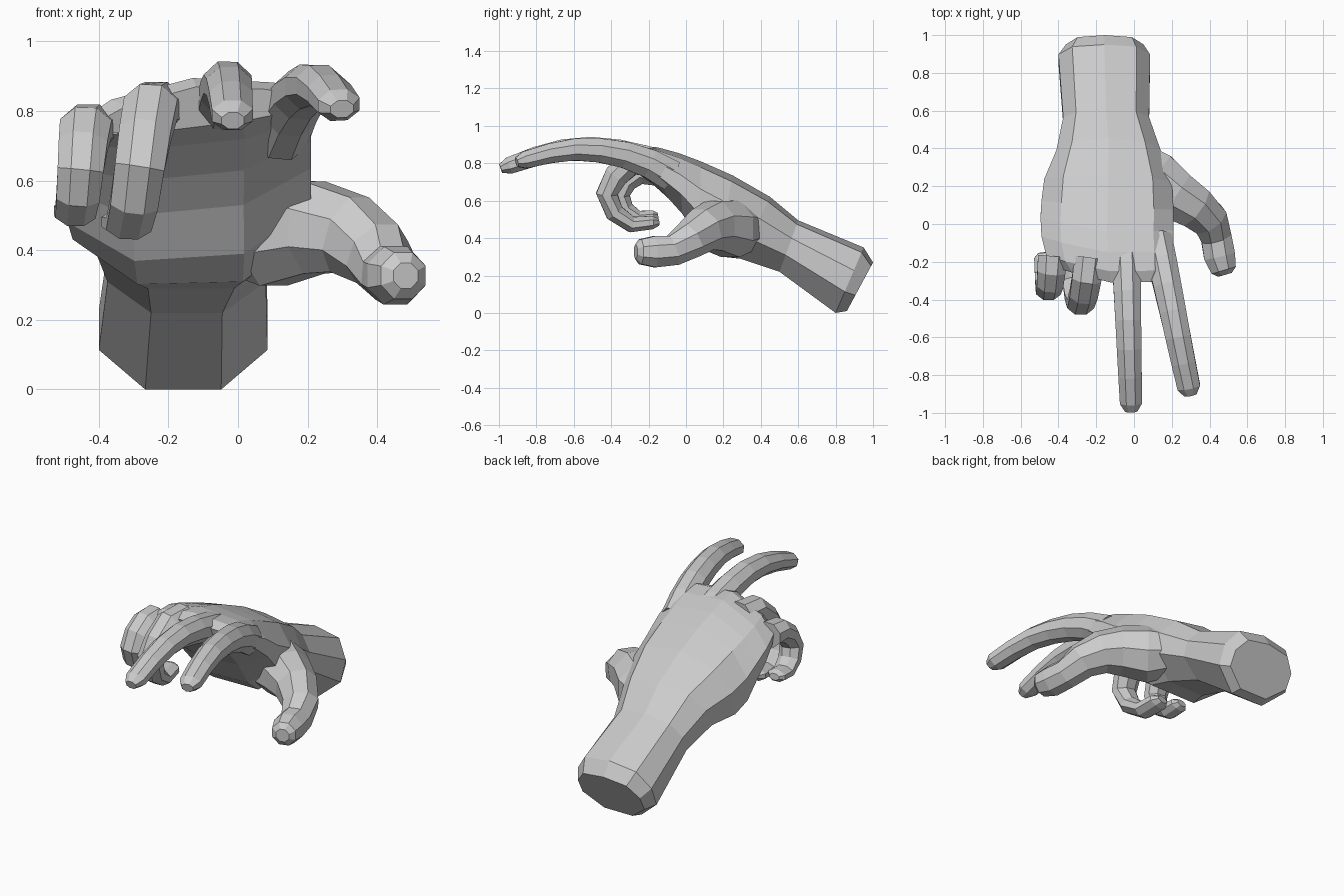
import bpy, bmesh, math
from mathutils import Vector

if "Cube" in bpy.data.objects:
    bpy.data.objects.remove(bpy.data.objects["Cube"])

X, Z = Vector((1, 0, 0)), Vector((0, 0, 1))


def loft(name, rings):
    """Skin a list of equal-length point rings and close both ends."""
    bm = bmesh.new()
    loops = [[bm.verts.new(p) for p in ring] for ring in rings]
    n = len(loops[0])
    for a, b in zip(loops, loops[1:]):
        for i in range(n):
            j = (i + 1) % n
            bm.faces.new((a[i], a[j], b[j], b[i]))
    bm.faces.new(loops[0])
    bm.faces.new(loops[-1])
    bmesh.ops.recalc_face_normals(bm, faces=bm.faces)
    me = bpy.data.meshes.new(name)
    bm.to_mesh(me)
    bm.free()
    ob = bpy.data.objects.new(name, me)
    bpy.context.collection.objects.link(ob)
    return ob


def tube(name, pts, sizes, ref, sides=8):
    """Tube through pts; sizes are (half width, half depth), width along ref."""
    # Rounded tip: one more, smaller ring
    pts = pts + [pts[-1] + (pts[-1] - pts[-2]) * 0.32]
    sizes = sizes + [(sizes[-1][0] * 0.55, sizes[-1][1] * 0.55)]
    rings = []
    for i, (p, (w, d)) in enumerate(zip(pts, sizes)):
        t = (pts[min(i + 1, len(pts) - 1)] - pts[max(i - 1, 0)]).normalized()
        u = (ref - t * ref.dot(t)).normalized()
        v = t.cross(u)
        angles = [2 * math.pi * (k + 0.5) / sides for k in range(sides)]
        rings.append([p + 1.06 * (u * math.cos(a) * w + v * math.sin(a) * d) for a in angles])
    return loft(name, rings)


def finger(name, start, x_end, step, pitches, width, depth):
    """Walk forward in equal steps, each at its own pitch in degrees."""
    pts = [Vector(start)]
    n = len(pitches)
    for a in map(math.radians, pitches):
        pts.append(pts[-1] + Vector(((x_end - start[0]) / n,
                                     -step * math.cos(a), step * math.sin(a))))
    mix = lambda r, i: r[0] + (r[1] - r[0]) * i / n
    return tube(name, pts, [(mix(width, i), mix(depth, i)) for i in range(n + 1)], X)


# Forearm and palm: cross-sections from the wrist stump to the knuckles
# (y top, y bottom, x left, x right, z top, z bottom)
outline = [(-1, -.35), (-1, .3), (-.7, .85), (0, 1), (.7, .85),
           (1, .3), (1, -.35), (.45, -1), (-.45, -1)]
sections = [
    (1.00, .86, -.36, .05, .27, .01),
    (.95, .80, -.40, .085, .35, .00),
    (.60, .50, -.375, .08, .495, .22),
    (.45, .29, -.41, .14, .62, .29),
    (.25, .17, -.475, .20, .735, .31),
    (.08, .07, -.49, .21, .81, .39),
    (-.04, -.02, -.495, .21, .855, .53),
    (-.15, -.11, -.49, .21, .885, .63),
    (-.25, -.21, -.465, .205, .895, .72),
    (-.31, -.28, -.41, .17, .87, .77),
]
rings = []
for yt, yb, xl, xr, zt, zb in sections:
    droop = min(.07, max(0, (.35 - yt) * .17))  # little-finger side sags
    rings.append([((xl + xr) / 2 + u * (xr - xl) / 2,
                   yb + (yt - yb) * (v + 1) / 2 + max(0, -u) * droop,
                   zb + (zt - zb) * (v + 1) / 2 - max(0, -u) * droop)
                  for u, v in outline])
hand = loft("hand", rings)

# Two outstretched fingers, two curled ones
index = finger("index_finger", (.12, -.08, .735), .29, .136,
               (29, 19, 10, 2, -9, -15), (.082, .062), (.085, .047))
middle = finger("middle_finger", (-.045, -.08, .765), -.016, .149,
                (21, 15, 8, -3, -13, -19), (.08, .06), (.085, .046))
ring_f = finger("ring_finger", (-.235, -.18, .805), -.33, .11,
                (2, -42, -62, -112, -145, -185), (.082, .064), (.08, .036))
little = finger("little_finger", (-.43, -.17, .75), -.475, .081,
                (0, -35, -65, -110, -145, -185), (.08, .055), (.07, .034))

# Thumb reaching down and outwards: (x, y, z, radius)
thumb_path = [(-.02, .34, .46, .12), (.10, .24, .45, .155), (.22, .15, .465, .135),
              (.32, .09, .445, .115), (.40, .02, .39, .098), (.435, -.07, .335, .083),
              (.453, -.17, .327, .085), (.475, -.245, .327, .068)]
thumb = tube("thumb", [Vector(p[:3]) for p in thumb_path],
             [(p[3], p[3]) for p in thumb_path], Z)

# Fuse the digits with the palm into one skin
bpy.context.view_layer.objects.active = hand
for d in (index, middle, ring_f, little, thumb):
    mod = hand.modifiers.new(d.name, 'BOOLEAN')
    mod.operation = 'UNION'
    mod.solver = 'EXACT'
    mod.object = d
    bpy.ops.object.modifier_apply(modifier=mod.name)
    bpy.data.objects.remove(d)
